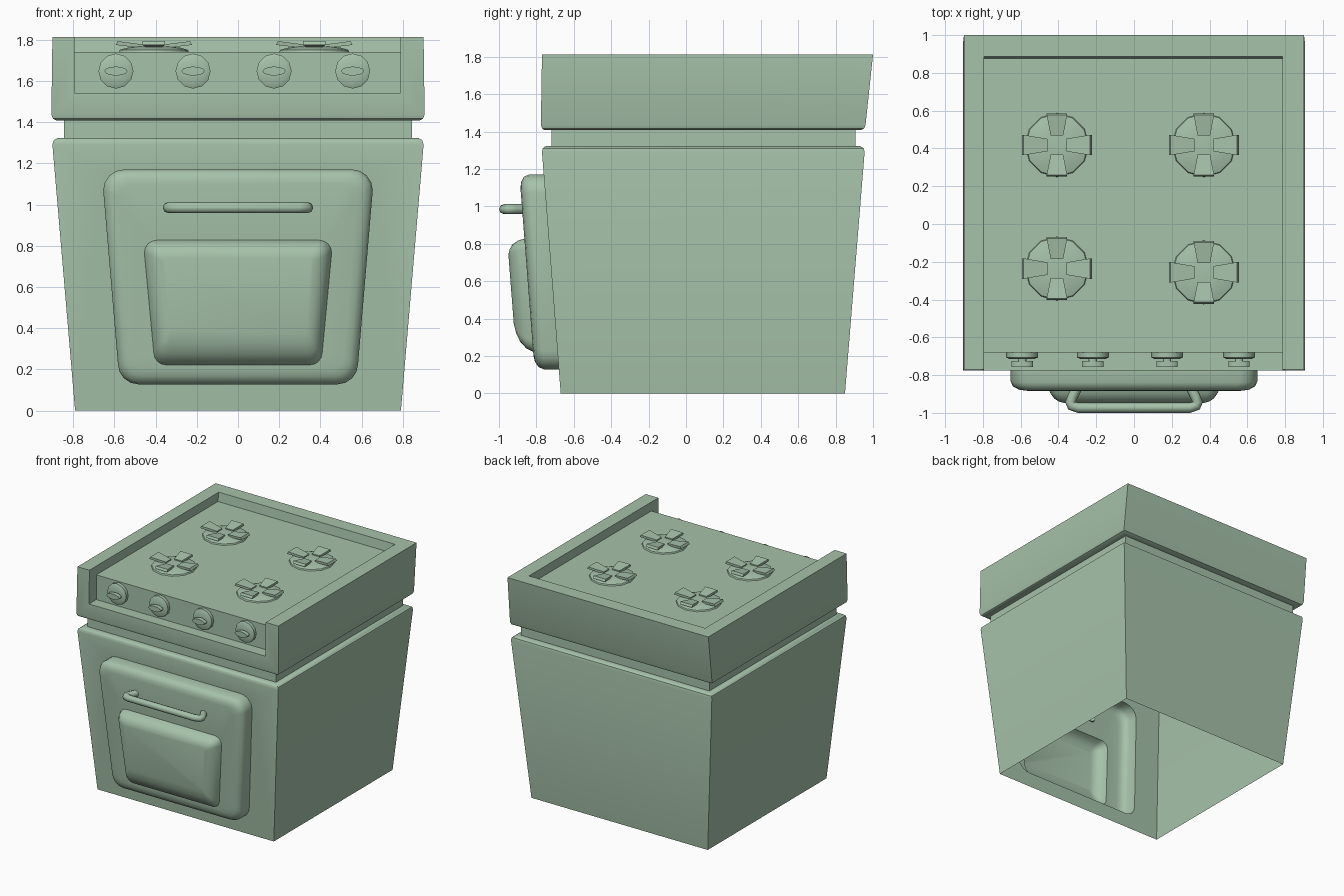
import bpy, bmesh
from math import cos, sin, pi, radians
from mathutils import Vector, Matrix

if "Cube" in bpy.data.objects:
    bpy.data.objects.remove(bpy.data.objects["Cube"])

enamel = bpy.data.materials.new("green_enamel")
enamel.diffuse_color = (0.38, 0.54, 0.40, 1)
enamel.use_nodes = True
enamel.node_tree.nodes["Principled BSDF"].inputs["Base Color"].default_value = enamel.diffuse_color


def finish(name, bm, angle=40):
    bmesh.ops.remove_doubles(bm, verts=bm.verts, dist=1e-5)
    bmesh.ops.recalc_face_normals(bm, faces=bm.faces)
    me = bpy.data.meshes.new(name)
    bm.to_mesh(me)
    bm.free()
    me.materials.append(enamel)
    ob = bpy.data.objects.new(name, me)
    bpy.context.collection.objects.link(ob)
    smooth(ob, angle)
    return ob


def activate(ob):
    bpy.ops.object.select_all(action='DESELECT')
    ob.select_set(True)
    bpy.context.view_layer.objects.active = ob


def smooth(ob, angle=40):
    activate(ob)
    bpy.ops.object.shade_smooth_by_angle(angle=radians(angle))


def loft(bm, rings, start=False, end=False, skip=()):
    """Join closed rings of points; skip holds (band, side) pairs left open."""
    vs = [[bm.verts.new(p) for p in r] for r in rings]
    n = len(vs[0])
    for b in range(len(vs) - 1):
        for i in range(n):
            if (b, i) not in skip:
                j = (i + 1) % n
                bm.faces.new((vs[b][i], vs[b][j], vs[b + 1][j], vs[b + 1][i]))
    if start:
        bm.faces.new(vs[0][::-1])
    if end:
        bm.faces.new(vs[-1])


def fill_between(bm, outer, inner):
    """Flat wall with a hole."""
    edges = []
    for loop in (outer, inner):
        vs = [bm.verts.new(p) for p in loop]
        edges += [bm.edges.new((vs[i - 1], vs[i])) for i in range(len(vs))]
    bmesh.ops.triangle_fill(bm, edges=edges, use_beauty=True)


def rect(z, hx, y0, y1):
    return [(-hx, y0, z), (hx, y0, z), (hx, y1, z), (-hx, y1, z)]


def wall(x, z, off):
    return (x, -0.67 - 0.0775 * z - off, z)


def trapezoid(hb, ht, zb, zt, r, inset, off, low=1.0, n=4):
    """Rounded trapezoid parallel to the sloping front wall."""
    def half(z):
        return hb + (ht - hb) * (z - zb) / (zt - zb) - inset
    rr = max(r - inset * 0.5, 0.02)
    z0, z1 = zb + inset * low + rr, zt - inset - rr
    pts = []
    for q, (sx, zc) in enumerate(((1, z1), (-1, z1), (-1, z0), (1, z0))):
        for k in range(n + 1):
            a = (q + k / n) * pi / 2
            pts.append(wall(sx * (half(zc) - rr) + rr * cos(a), zc + rr * sin(a), off))
    return pts


# Oven body and neck: open-bottomed shell, door pressed out of the front
door = [trapezoid(0.574, 0.662, 0.128, 1.17, 0.10, i, o)
        for i, o in ((0, 0), (0, 0.08), (0.013, 0.108), (0.04, 0.124), (0.072, 0.13))]
window = [trapezoid(0.403, 0.46, 0.222, 0.827, 0.06, i, o, 1.8)
          for i, o in ((0, 0.13), (0.01, 0.165), (0.03, 0.195), (0.055, 0.213), (0.085, 0.222))]
body = [rect(*r) for r in ((0, 0.79, -0.67, 0.85), (1.29, 0.90, -0.77, 0.955),
                           (1.31, 0.895, -0.766, 0.95), (1.323, 0.875, -0.75, 0.93),
                           (1.323, 0.843, -0.72, 0.905), (1.415, 0.843, -0.72, 0.905))]
bm = bmesh.new()
loft(bm, body, skip={(0, 0)})
fill_between(bm, [body[0][0], body[0][1], body[1][1], body[1][0]], door[0])
finish("oven_body", bm)

bm = bmesh.new()
loft(bm, door)
fill_between(bm, door[-1], window[0])
loft(bm, window, end=True)
finish("oven_door", bm)

# Cooktop housing with the hob recess and control panel notch cut out
bm = bmesh.new()
loft(bm, [rect(*r) for r in ((1.407, 0.843, -0.72, 0.905), (1.407, 0.88, -0.755, 0.935),
                             (1.416, 0.897, -0.77, 0.952), (1.436, 0.905, -0.776, 0.96),
                             (1.812, 0.90, -0.77, 1.0))], True, True)
housing = finish("cooktop_housing", bm)
profile = [(-1.2, 1.54), (-0.68, 1.54), (-0.68, 1.74), (0.876, 1.74), (0.912, 2), (-1.2, 2)]
bm = bmesh.new()
loft(bm, [[(x, y, z) for y, z in profile] for x in (-0.793, 0.787)], True, True)
cutter = finish("recess_cutter", bm)
cutter.hide_render = True
mod = housing.modifiers.new("recess", 'BOOLEAN')
mod.operation = 'DIFFERENCE'
mod.solver = 'EXACT'
mod.object = cutter
activate(housing)
bpy.ops.object.modifier_apply(modifier=mod.name)
bpy.data.objects.remove(cutter)
# open the hidden underside above the neck
bm = bmesh.new()
bm.from_mesh(housing.data)
under = [f for f in bm.faces if f.normal.z < -0.99
         and all(abs(v.co.x) < 0.844 for v in f.verts)]
bmesh.ops.delete(bm, geom=under, context='FACES')
bm.to_mesh(housing.data)
bm.free()
smooth(housing)

# Door handle
cu = bpy.data.curves.new("door_handle", 'CURVE')
cu.dimensions = '3D'
cu.bevel_depth = 0.027
cu.bevel_resolution = 2
cu.use_fill_caps = True
half = [(0.298, -0.86), (0.325, -0.915), (0.338, -0.943), (0.33, -0.962), (0.295, -0.973)]
path = [(-x, y) for x, y in half] + half[::-1]
sp = cu.splines.new('POLY')
sp.points.add(len(path) - 1)
for p, (x, y) in zip(sp.points, path):
    p.co = (x, y, 0.985, 1)
handle = bpy.data.objects.new("door_handle", cu)
bpy.context.collection.objects.link(handle)
cu.materials.append(enamel)
activate(handle)
bpy.ops.object.convert(target='MESH')
smooth(bpy.context.object, 50)


def oval(rx, ry, z, n=12):
    return [(rx * cos(2 * pi * i / n), ry * sin(2 * pi * i / n), z) for i in range(n)]


# Control knobs: round base, stem and oval grip
for k, x in enumerate((-0.592, -0.218, 0.175, 0.556)):
    bm = bmesh.new()
    loft(bm, [oval(*r) for r in ((0.085, 0.085, -0.002), (0.085, 0.085, 0.026),
                                 (0.065, 0.065, 0.035), (0.022, 0.018, 0.035),
                                 (0.022, 0.018, 0.046), (0.056, 0.022, 0.046),
                                 (0.056, 0.022, 0.078))], end=True)
    bm.transform(Matrix.Translation((x, -0.68, 1.647)) @ Matrix.Rotation(pi / 2, 4, 'X'))
    finish(f"knob_{k + 1}", bm)

# Burners: low dome under four tilted grate arms
for k, (x, y) in enumerate(((-0.408, 0.418), (0.370, 0.418), (-0.408, -0.236), (0.370, -0.256))):
    place = Matrix.Translation((x, y, 1.74))
    bm = bmesh.new()
    loft(bm, [oval(r, r, z) for r, z in ((0.17, -0.002), (0.165, 0.01), (0.13, 0.02),
                                         (0.07, 0.027))], end=True)
    bm.transform(place)
    finish(f"burner_cap_{k + 1}", bm)
    bm = bmesh.new()
    for q in range(4):
        turn = Matrix.Rotation(q * pi / 2, 4, 'Z')
        reach = 0.167 if q % 2 else 0.185
        arm = [[(r, -w, z), (r, w, z), (r - s, w, z + 0.018), (r - s, -w, z + 0.018)]
               for r, w, z, s in ((0.05, 0.033, 0.018, 0), (reach, 0.054, 0.034, 0.009))]
        loft(bm, [[turn @ Vector(p) for p in ring] for ring in arm], True, True)
    bm.transform(place)
    finish(f"burner_grate_{k + 1}", bm)
